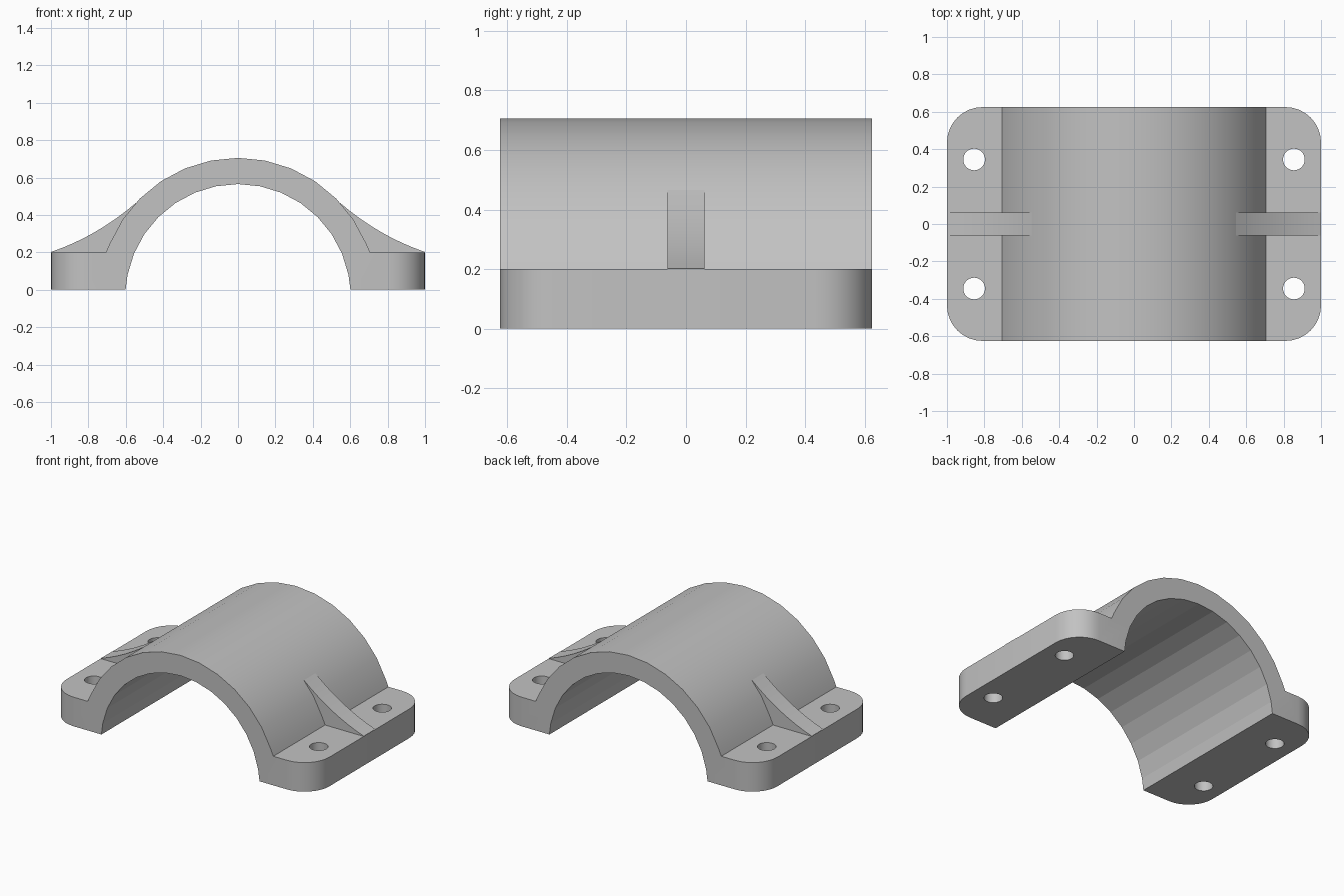
import bpy, bmesh
from math import sin, cos, radians, hypot
from mathutils import Matrix

cube = bpy.data.objects.get("Cube")
if cube:
    bpy.data.objects.remove(cube, do_unlink=True)

AXIS_Z = -0.037              # height of the bore axis
INNER, OUTER = 0.602, 0.742  # shell radii
HALF_Y, FLANGE_Z = 0.625, 0.2
STEP = radians(11.25)

grey = bpy.data.materials.new("plain grey")
grey.use_nodes = True
colour = (0.54, 0.54, 0.54, 1)
grey.diffuse_color = colour
grey.node_tree.nodes["Principled BSDF"].inputs["Base Color"].default_value = colour


def arc(radius, n):
    """Arc over the bore axis, from right (-x) to left (+x)."""
    return [(radius * sin(k * STEP), AXIS_Z + radius * cos(k * STEP))
            for k in range(-n, n + 1)]


def extrude_profile(name, points, half, round_corners=0):
    """Extrude an x-z outline from y = -half to +half."""
    bm = bmesh.new()
    face = bm.faces.new([bm.verts.new((x, -half, z)) for x, z in points])
    ext = bmesh.ops.extrude_face_region(bm, geom=[face])
    new = [g for g in ext["geom"] if isinstance(g, bmesh.types.BMVert)]
    bmesh.ops.translate(bm, verts=new, vec=(0, 2 * half, 0))
    bmesh.ops.recalc_face_normals(bm, faces=bm.faces)
    if round_corners:
        edges = [e for e in bm.edges if all(abs(v.co.x) > 0.99 for v in e.verts)
                 and abs(e.verts[0].co.z - e.verts[1].co.z) > 0.1]
        bmesh.ops.bevel(bm, geom=edges, offset=round_corners, segments=8,
                        profile=0.5, affect="EDGES")
    return finish(name, bm)


def finish(name, bm):
    mesh = bpy.data.meshes.new(name)
    bm.to_mesh(mesh)
    bm.free()
    mesh.materials.append(grey)
    obj = bpy.data.objects.new(name, mesh)
    bpy.context.collection.objects.link(obj)
    return obj


def smooth(obj, degrees):
    bpy.ops.object.select_all(action="DESELECT")
    obj.select_set(True)
    bpy.context.view_layer.objects.active = obj
    bpy.ops.object.shade_smooth_by_angle(angle=radians(degrees))


# Arched shell with a flange on each side
outline = ([(-1, 0), (-1, FLANGE_Z), (-0.706, FLANGE_Z)] + arc(OUTER, 6)
           + [(0.706, FLANGE_Z), (1, FLANGE_Z), (1, 0), (0.601, 0)]
           + arc(INNER, 7)[::-1] + [(-0.601, 0)])
body = extrude_profile("clamp_body", outline, HALF_Y, round_corners=0.19)

# Bolt holes through the flanges
bm = bmesh.new()
for x in (-0.855, 0.855):
    for y in (-0.345, 0.345):
        bmesh.ops.create_cone(bm, cap_ends=True, segments=32, radius1=0.058,
                              radius2=0.058, depth=0.6,
                              matrix=Matrix.Translation((x, y, 0.1)))
cutter = finish("bolt_hole_cutter", bm)
cut = body.modifiers.new("bolt holes", "BOOLEAN")
cut.object = cutter
cut.operation = "DIFFERENCE"
cut.solver = "EXACT"
bpy.context.view_layer.objects.active = body
bpy.ops.object.modifier_apply(modifier=cut.name)
bpy.data.objects.remove(cutter, do_unlink=True)

# Smooth outside, faceted bore
smooth(body, 30)
for p in body.data.polygons:
    if abs(p.normal.y) < 0.5 and hypot(p.center.x, p.center.z - AXIS_Z) < 0.615:
        p.use_smooth = False

# Curved stiffening ribs between shell and flanges
start, bend, end = (1, 0.202), (0.755, 0.285), (0.545, 0.465)
curve = []
for i in range(9):
    t = i / 8
    curve.append(tuple((1 - t) ** 2 * a + 2 * t * (1 - t) * b + t * t * c
                       for a, b, c in zip(start, bend, end)))
rib_outline = curve + [(0.53, 0.42), (0.65, 0.15), (0.97, 0.15)]
for name, side in (("left_rib", 1), ("right_rib", -1)):
    rib = extrude_profile(name, [(side * x, z) for x, z in rib_outline], 0.0625)
    smooth(rib, 30)
